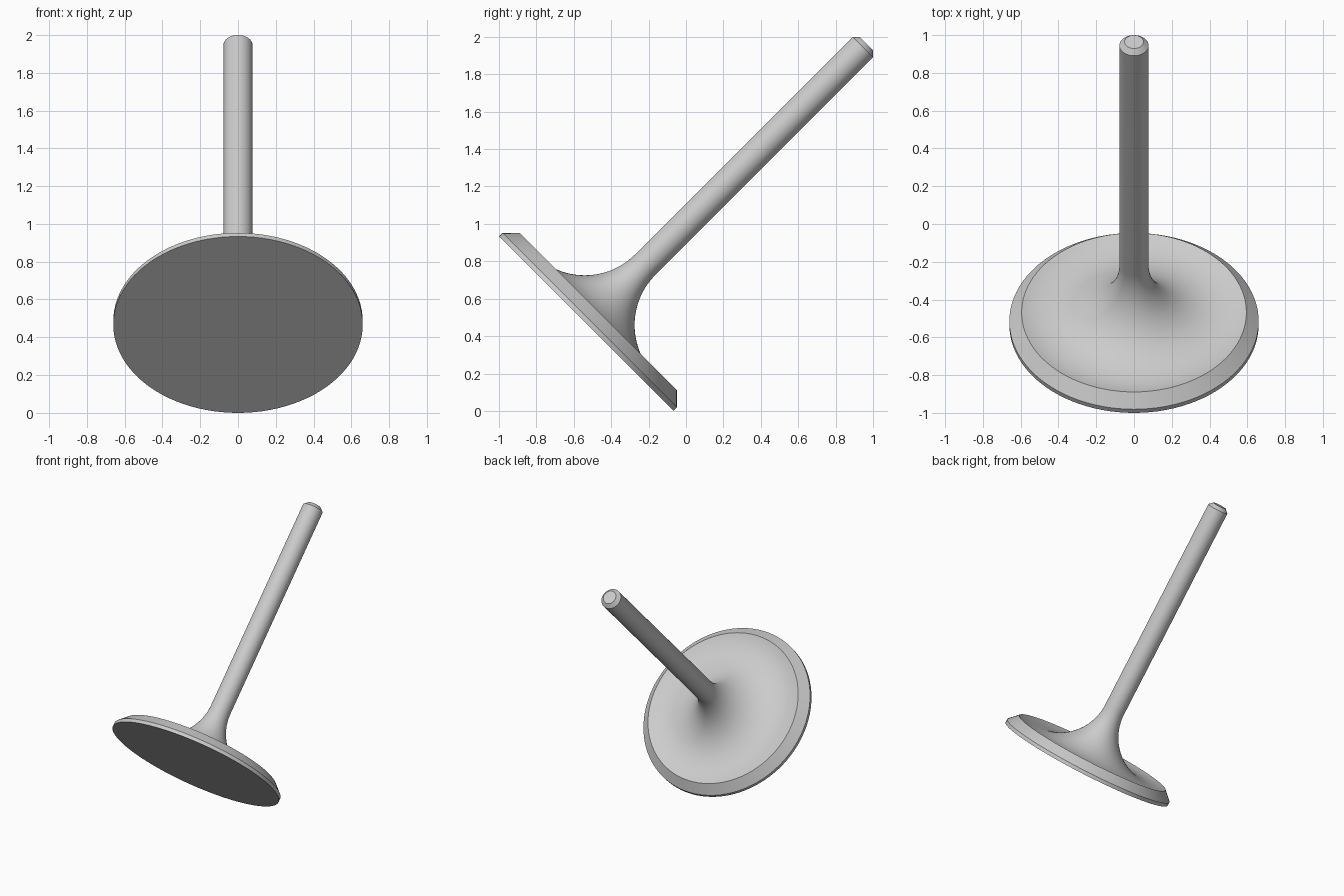
import bpy, bmesh, math
from mathutils import Matrix

cube = bpy.data.objects.get("Cube")
if cube:
    bpy.data.objects.remove(cube)

steel = bpy.data.materials.new("light grey steel")
steel.use_nodes = True
colour = (0.6, 0.6, 0.6, 1)
steel.diffuse_color = colour
steel.node_tree.nodes["Principled BSDF"].inputs["Base Color"].default_value = colour

HEAD_R, STEM_R, TIP_R = 0.66, 0.077, 0.05
RIM_R, RIM_H, LENGTH = 0.595, 0.092, 2.118
FILLET = 0.38
fillet_r, fillet_h = STEM_R + FILLET, 0.446

# Half profile (radius, height): flat face, rim and angled seat
profile = [(0, 0), (HEAD_R, 0), (HEAD_R, 0.027), (RIM_R, RIM_H)]

# Dished back sweeping up into the stem as one arc
start = math.atan2(RIM_H - fillet_h, RIM_R - fillet_r)
for i in range(1, 33):
    a = start + (-math.pi - start) * i / 32
    profile.append((fillet_r + FILLET * math.cos(a), fillet_h + FILLET * math.sin(a)))

# Stem with a chamfered tip
profile += [(STEM_R, LENGTH - STEM_R + TIP_R), (TIP_R, LENGTH), (0, LENGTH)]

# Turn the profile about its axis
bm = bmesh.new()
verts = [bm.verts.new((r, 0, h)) for r, h in profile]
edges = [bm.edges.new(pair) for pair in zip(verts, verts[1:])]
bmesh.ops.spin(bm, geom=verts + edges, cent=(0, 0, 0), axis=(0, 0, 1),
               angle=math.tau, steps=96, use_merge=True)
bmesh.ops.remove_doubles(bm, verts=bm.verts, dist=0.0001)
bmesh.ops.recalc_face_normals(bm, faces=bm.faces)

# Lean it back so the head rests on its lower edge
drop = HEAD_R * math.sqrt(0.5)
lean = Matrix.Translation((0, drop - 1, drop)) @ Matrix.Rotation(-math.pi / 4, 4, "X")
bmesh.ops.transform(bm, matrix=lean, verts=bm.verts)

mesh = bpy.data.meshes.new("engine_valve")
bm.to_mesh(mesh)
bm.free()
mesh.materials.append(steel)
valve = bpy.data.objects.new("engine_valve", mesh)
bpy.context.collection.objects.link(valve)

bpy.ops.object.select_all(action="DESELECT")
valve.select_set(True)
bpy.context.view_layer.objects.active = valve
bpy.ops.object.shade_smooth_by_angle(angle=math.radians(30))
